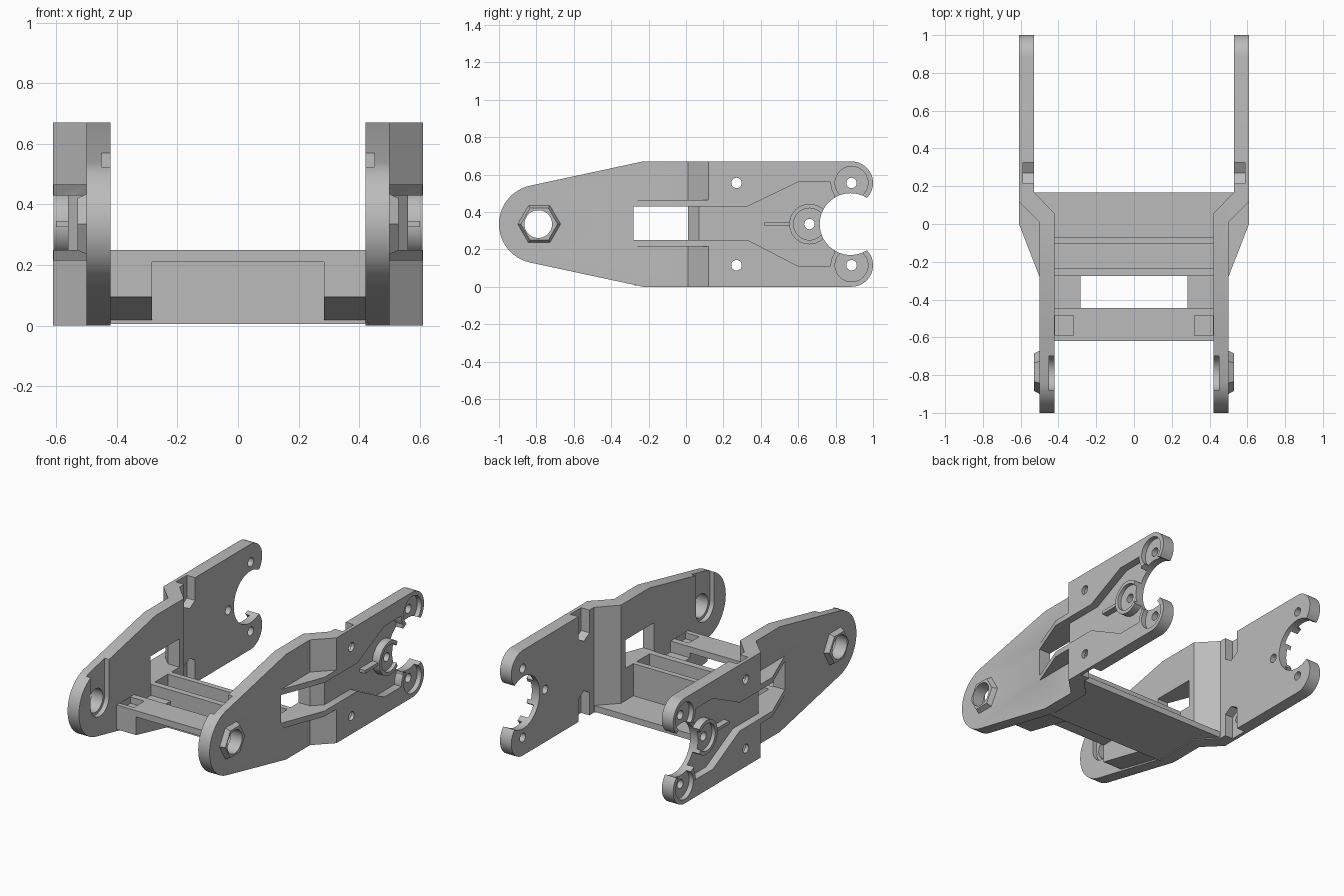
import bpy, bmesh, math
from mathutils import Matrix

cube = bpy.data.objects.get("Cube")
if cube:
    bpy.data.objects.remove(cube, do_unlink=True)

GREY = (0.5, 0.5, 0.5, 1)
mat = bpy.data.materials.new("plain grey")
mat.use_nodes = True
mat.diffuse_color = GREY
mat.node_tree.nodes["Principled BSDF"].inputs["Base Color"].default_value = GREY

MID = 0.335            # height of the arm centre line
LUGS = (0.115, 0.555)  # heights of the fork lugs


def prism(name, pts, lo, hi, axis="X", taper=1):
    """Extrude a 2D outline: (y, z) along X or (x, y) along Z."""
    bm = bmesh.new()
    ca = sum(p[0] for p in pts) / len(pts)
    cb = sum(p[1] for p in pts) / len(pts)

    def ring(c, s):
        flat = [(ca + (a - ca) * s, cb + (b - cb) * s) for a, b in pts]
        return [bm.verts.new((c, a, b) if axis == "X" else (a, b, c)) for a, b in flat]

    low, high = ring(lo, 1), ring(hi, taper)
    bm.faces.new(low)
    bm.faces.new(high)
    n = len(pts)
    for i in range(n):
        j = (i + 1) % n
        bm.faces.new((low[i], low[j], high[j], high[i]))
    bmesh.ops.recalc_face_normals(bm, faces=bm.faces)
    me = bpy.data.meshes.new(name)
    bm.to_mesh(me)
    bm.free()
    me.materials.append(mat)
    ob = bpy.data.objects.new(name, me)
    bpy.context.collection.objects.link(ob)
    return ob


def arc(y, z, r, start, end, n=24):
    steps = [math.radians(start + (end - start) * i / n) for i in range(n + 1)]
    return [(y + r * math.cos(t), z + r * math.sin(t)) for t in steps]


def disc(y, z, r, n=40):
    return arc(y, z, r, 0, 360, n)[:-1]


def rect(a0, a1, b0, b1):
    return [(a0, b0), (a1, b0), (a1, b1), (a0, b1)]


def shape(ob, steps):
    """Apply a list of (operation, helper) booleans and drop the helpers."""
    for op, helper in steps:
        helper.hide_render = True
        mod = ob.modifiers.new("shape", "BOOLEAN")
        mod.operation, mod.object, mod.solver = op, helper, "EXACT"
    bpy.context.view_layer.update()
    deps = bpy.context.evaluated_depsgraph_get()
    me = bpy.data.meshes.new_from_object(ob.evaluated_get(deps))
    ob.modifiers.clear()
    ob.data = me
    for _, helper in steps:
        bpy.data.objects.remove(helper, do_unlink=True)


def smooth(ob):
    bpy.ops.object.select_all(action="DESELECT")
    ob.select_set(True)
    bpy.context.view_layer.objects.active = ob
    bpy.ops.object.shade_smooth_by_angle(angle=math.radians(30))


# Arm: stepped plan, trimmed to the side outline
plan = [(0.42, -1.1), (0.5, -1.1), (0.5, 0.01), (0.61, 0.12),
        (0.61, 1.1), (0.53, 1.1), (0.53, 0.17), (0.42, 0.055)]
arm = prism("left_arm", plan, -0.1, 0.8, "Z")
outline = (arc(-0.79, MID, 0.21, 102, 258) + [(-0.23, 0)]
           + arc(0.885, LUGS[0], 0.115, -90, 90)
           + arc(0.885, LUGS[1], 0.115, -90, 90) + [(-0.23, 0.67)])
steps = []


def add(pts, lo, hi, axis="X", taper=1):
    steps.append(("UNION", prism("helper", pts, lo, hi, axis, taper)))


def cut(pts, lo, hi, axis="X", taper=1):
    steps.append(("DIFFERENCE", prism("helper", pts, lo, hi, axis, taper)))


steps.append(("INTERSECT", prism("helper", outline, 0.2, 0.8)))

# Wedge ribs above and below the window
wedge = [(0.47, -0.28), (0.5, -0.28), (0.609, 0), (0.609, 0.15), (0.47, 0)]
for z in (0.215, 0.43):
    add(wedge, z, z + 0.035, "Z")

# Window and flared outer recess
cut(rect(-0.28, 0.01, 0.25, 0.43), 0.3, 0.8)
cut([(0, 0.25), (0.33, 0.25), (0.6, 0.11), (0.79, 0.11),
     (0.79, 0.56), (0.6, 0.56), (0.33, 0.43), (0, 0.43)], 0.56, 0.8)

# Fork lugs and centre boss with their counterbores
for z in LUGS:
    add(disc(0.885, z, 0.112), 0.55, 0.609)
    cut(disc(0.885, z, 0.088), 0.58, 0.8)
add(disc(0.66, MID, 0.108), 0.55, 0.609)
cut(disc(0.66, MID, 0.085), 0.585, 0.8)
add(rect(0.42, 0.565, MID - 0.01, MID + 0.01), 0.55, 0.6)

# Round mouth of the fork
cut(disc(0.88, MID, 0.165, 64), 0.3, 0.8)

# Bolt holes and nut slots opening at the top and bottom edges
for y, z in [(0.885, LUGS[0]), (0.885, LUGS[1]), (0.66, MID), (0.27, LUGS[0]), (0.27, LUGS[1])]:
    cut(disc(y, z, 0.028, 20), 0.3, 0.8)
for s, z in ((-1, LUGS[0]), (1, LUGS[1])):
    cut([(0.215, z + s * 0.2), (0.215, z - s * 0.03), (0.27, z - s * 0.062),
         (0.325, z - s * 0.03), (0.325, z + s * 0.2)], 0.4, 0.588)

# Pivot boss, inner pocket open to the top, and pivot bore
add(disc(-0.785, MID, 0.12, 6), 0.49, 0.53, taper=0.82)
cut(arc(-0.79, MID, 0.092, 180, 360) + [(-0.698, 0.8), (-0.882, 0.8)], 0.3, 0.45)
cut(disc(-0.79, MID, 0.074), 0.3, 0.8)

shape(arm, steps)
smooth(arm)

# Mirrored arm
other = arm.copy()
other.name = "right_arm"
other.data = arm.data.copy()
other.data.transform(Matrix.Scale(-1, 4, (1, 0, 0)))
other.data.flip_normals()
bpy.context.collection.objects.link(other)

# Floor between the arms, widening at the back
half = [(0.43, -0.275), (0.43, 0.055), (0.54, 0.168)]
prism("floor_plate", half + [(-x, y) for x, y in reversed(half)], 0.006, 0.045, "Z")

# Upright cross walls
for name, y0, y1 in (("front_wall", -0.275, -0.235), ("rear_wall", -0.105, -0.07)):
    prism(name, rect(y0, y1, 0.008, 0.25), -0.43, 0.43)

# Front bridge: raised bar over an open middle, with solid ends
bridge = prism("front_bridge", [(-0.62, 0.095), (-0.274, 0.018), (-0.274, 0.18),
                                (-0.445, 0.18), (-0.445, 0.25), (-0.62, 0.25)], -0.43, 0.43)
steps = []
cut(rect(-0.7, -0.27, -0.1, 0.21), -0.283, 0.283)
for x0, x1 in ((-0.418, -0.32), (0.32, 0.418)):
    cut(rect(-0.59, -0.485, 0.21, 0.4), x0, x1)
shape(bridge, steps)
